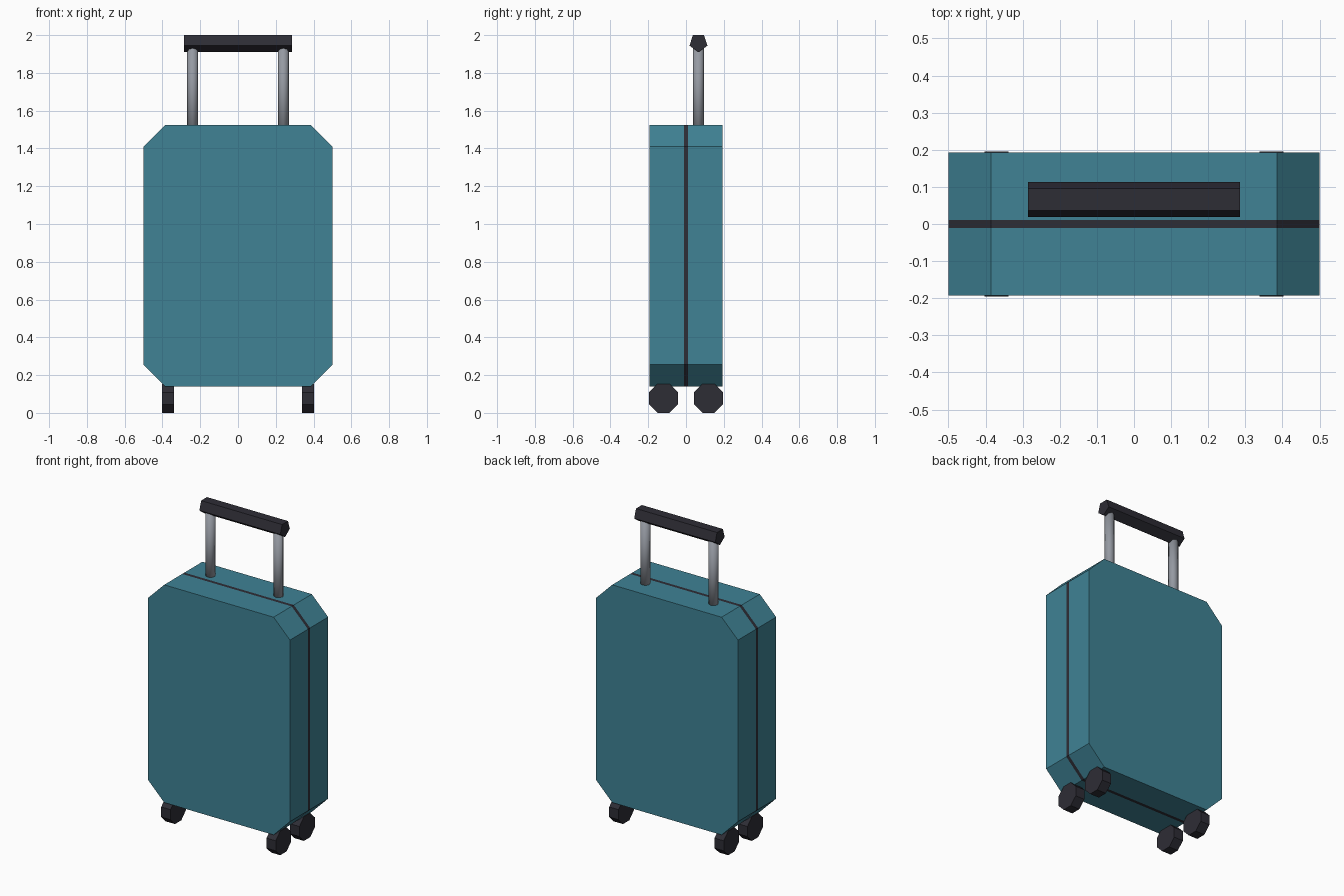
import bpy, bmesh, math
from mathutils import Matrix, Vector

if "Cube" in bpy.data.objects:
    bpy.data.objects.remove(bpy.data.objects["Cube"])


def material(name, rgb):
    m = bpy.data.materials.new(name)
    m.diffuse_color = (*rgb, 1.0)
    m.use_nodes = True
    m.node_tree.nodes["Principled BSDF"].inputs["Base Color"].default_value = m.diffuse_color
    return m


TEAL = material("teal shell", (0.05, 0.225, 0.30))
DARK = material("dark rubber", (0.027, 0.026, 0.036))
METAL = material("grey metal", (0.30, 0.32, 0.36))


def finish(name, bm, mats, smooth=False):
    bmesh.ops.recalc_face_normals(bm, faces=bm.faces)
    me = bpy.data.meshes.new(name)
    for f in bm.faces:
        f.smooth = smooth
    bm.to_mesh(me)
    bm.free()
    for m in mats:
        me.materials.append(m)
    ob = bpy.data.objects.new(name, me)
    bpy.context.collection.objects.link(ob)
    return ob


def prism(name, profile, axis, start, end, mat, smooth=False):
    """Extrude a 2D profile along x (profile = y, z) or z (profile = x, y)."""
    bm = bmesh.new()
    if axis == 'x':
        pts, vec = [(start, a, b) for a, b in profile], Vector((end - start, 0, 0))
    else:
        pts, vec = [(a, b, start) for a, b in profile], Vector((0, 0, end - start))
    face = bm.faces.new([bm.verts.new(p) for p in pts])
    res = bmesh.ops.extrude_face_region(bm, geom=[face], use_keep_orig=True)
    verts = [g for g in res["geom"] if isinstance(g, bmesh.types.BMVert)]
    bmesh.ops.translate(bm, verts=verts, vec=vec)
    return finish(name, bm, [mat], smooth)


def polygon(n, r, cx, cy, phase):
    return [(cx + r * math.cos(phase + 2 * math.pi * i / n),
             cy + r * math.sin(phase + 2 * math.pi * i / n)) for i in range(n)]


# Case: chamfered outline with a dark closure band cut around the middle
W, Z0, Z1, C, D, B = 0.50, 0.14, 1.525, 0.115, 0.192, 0.011
right = [(W - C, Z0), (W, Z0 + C), (W, Z1 - C), (W - C, Z1)]
outline = right + [(-x, z) for x, z in reversed(right)]
bm = bmesh.new()
rings = [[bm.verts.new((x, y, z)) for x, z in outline] for y in (-D, -B, B, D)]
bm.faces.new(rings[0])
bm.faces.new(rings[-1])
for k in range(3):
    for i in range(8):
        j = (i + 1) % 8
        f = bm.faces.new((rings[k][i], rings[k][j], rings[k + 1][j], rings[k + 1][i]))
        f.material_index = 1 if k == 1 else 0
finish("suitcase_shell", bm, [TEAL, DARK])

# Telescopic handle: two rods and a five-sided grip
HY = 0.066
for side, s in (("left", -1), ("right", 1)):
    prism("handle_rod_" + side, polygon(8, 0.029, s * 0.24, HY, math.pi / 2),
          'z', 1.45, 1.95, METAL, smooth=True)
r = 0.05
prism("handle_grip", polygon(5, r, HY, 2.0 - r * math.cos(math.pi / 5), -math.pi / 2),
      'x', -0.285, 0.285, DARK)

# Four octagonal wheels
apothem = 0.077
for side, s in (("left", -1), ("right", 1)):
    for end, e in (("front", -1), ("back", 1)):
        prism("wheel_%s_%s" % (end, side),
              polygon(8, apothem / math.cos(math.pi / 8), e * 0.119, apothem, math.pi / 8),
              'x', s * 0.338, s * 0.403, DARK)
